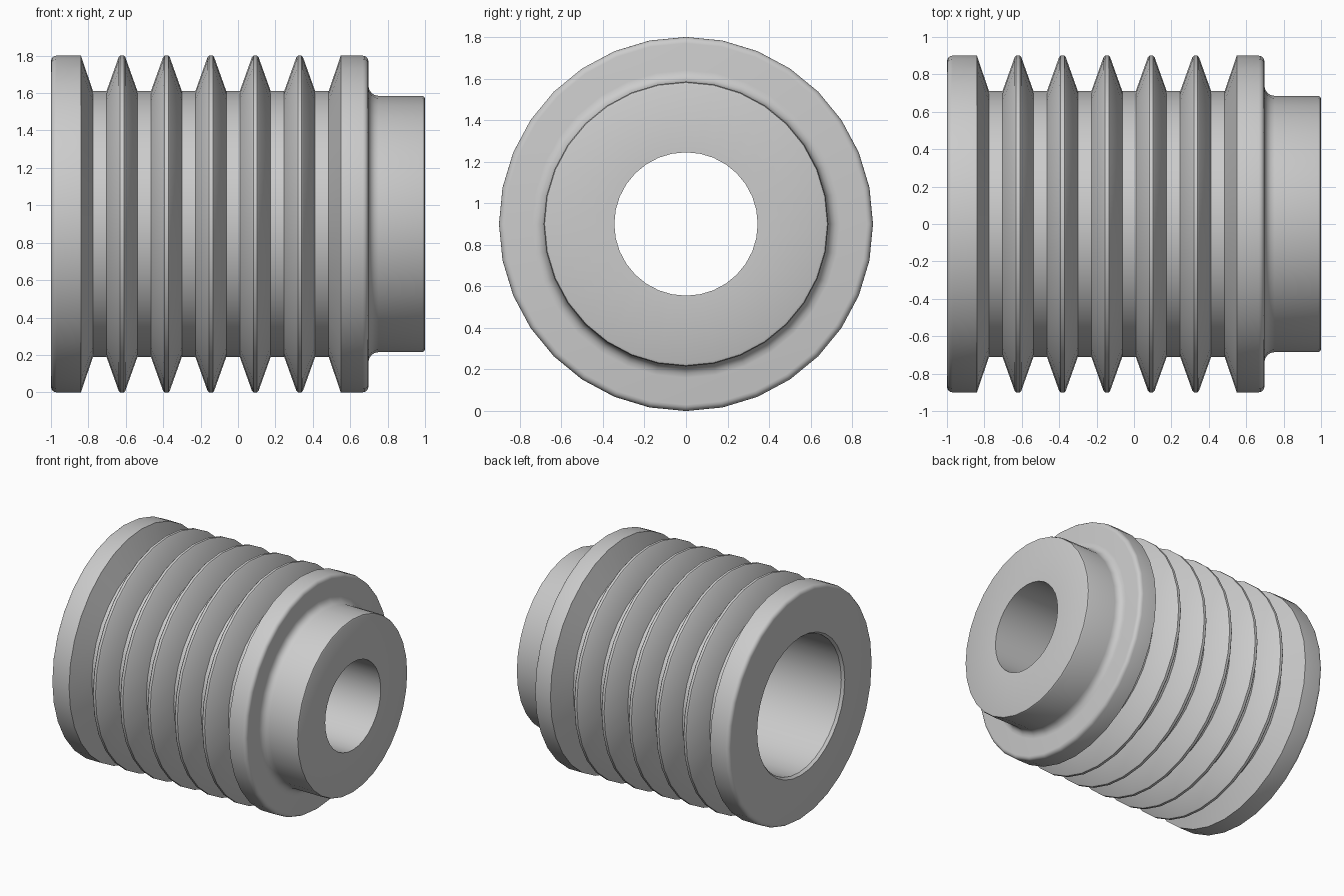
import bpy, bmesh
from math import sin, cos, pi, radians

if "Cube" in bpy.data.objects:
    bpy.data.objects.remove(bpy.data.objects["Cube"])

SIDES = 32
R_OUT, R_VALLEY, R_HUB = 0.90, 0.71, 0.685
R_BORE, R_SOCKET = 0.345, 0.53


def arc(cx, cr, rad, a0, a1, n=4):
    """Points (x, radius) of a rounded corner, angles in degrees."""
    angs = [radians(a0 + (a1 - a0) * i / n) for i in range(n + 1)]
    return [(cx + rad * cos(a), cr + rad * sin(a)) for a in angs]


# Left collar with rounded rim
profile = arc(-0.97, R_OUT - 0.03, 0.03, 180, 90)
profile.append((-0.84, R_OUT))

# Six V-shaped grooves with flat bottoms, leaving narrow ridges between
for i in range(6):
    x = -0.84 + i * 0.2375
    profile += [(x + 0.065, R_VALLEY), (x + 0.137, R_VALLEY)]
    peak = x + 0.202
    if i < 5:
        profile += [(peak, R_OUT - 0.008), (peak + 0.008, R_OUT),
                    (x + 0.23, R_OUT), (x + 0.2375, R_OUT - 0.008)]
    else:
        profile.append((peak, R_OUT))

# Right collar rim, fillet into the hub, hub end
profile += arc(0.667, R_OUT - 0.03, 0.03, 90, 0)
profile += arc(0.752, R_HUB + 0.055, 0.055, 180, 270)
profile += arc(0.985, R_HUB - 0.015, 0.015, 90, 0, 2)

# Through bore, then the wider socket opening on the left
profile += [(1.0, R_BORE), (0.2, R_BORE), (0.2, R_SOCKET),
            (-0.98, R_SOCKET), (-1.0, R_SOCKET + 0.015)]

# Revolve the closed profile around the x axis
bm = bmesh.new()
rings = []
for s in range(SIDES):
    a = 2 * pi * s / SIDES
    rings.append([bm.verts.new((x, r * sin(a), R_OUT + r * cos(a)))
                  for x, r in profile])
n = len(profile)
for s in range(SIDES):
    p, q = rings[s], rings[(s + 1) % SIDES]
    for i in range(n):
        j = (i + 1) % n
        bm.faces.new((p[i], p[j], q[j], q[i]))
bmesh.ops.recalc_face_normals(bm, faces=bm.faces)

mesh = bpy.data.meshes.new("ribbed_sleeve")
bm.to_mesh(mesh)
bm.free()
sleeve = bpy.data.objects.new("ribbed_sleeve", mesh)
bpy.context.collection.objects.link(sleeve)
bpy.context.view_layer.objects.active = sleeve
sleeve.select_set(True)
bpy.ops.object.shade_smooth_by_angle(angle=radians(35))
